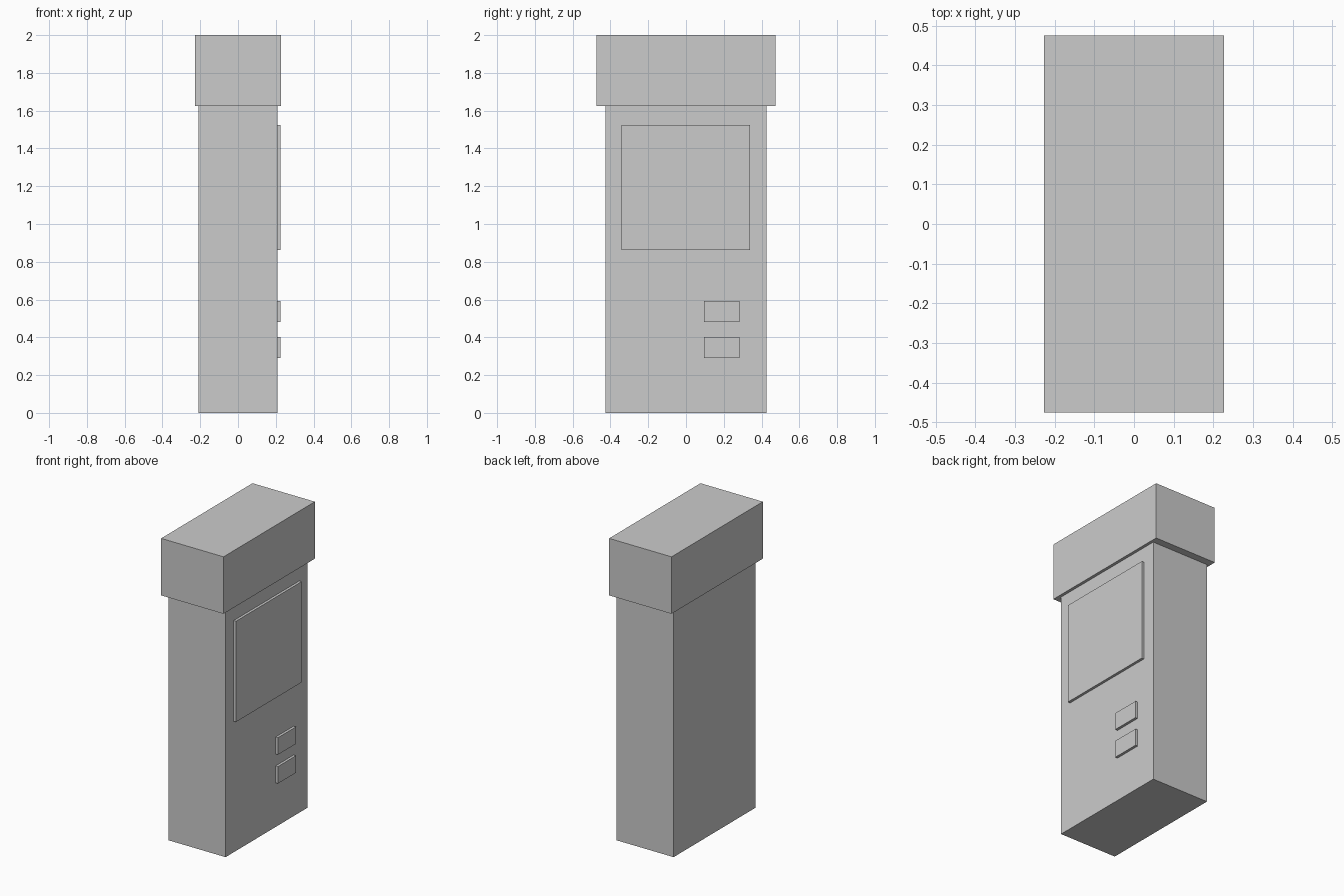
import bpy

# Remove the default cube only
default = bpy.data.objects.get("Cube")
if default:
    bpy.data.objects.remove(default, do_unlink=True)

# Single plain grey for every part
grey = bpy.data.materials.new("light_grey")
grey.use_nodes = True
colour = (0.6, 0.6, 0.6, 1)
grey.diffuse_color = colour
grey.node_tree.nodes["Principled BSDF"].inputs["Base Color"].default_value = colour


def box(name, x, y, z):
    """Add a box spanning the given (min, max) range on each axis."""
    spans = (x, y, z)
    bpy.ops.mesh.primitive_cube_add(size=1, location=[(a + b) / 2 for a, b in spans])
    obj = bpy.context.object
    obj.name = name
    obj.scale = [b - a for a, b in spans]
    bpy.ops.object.transform_apply(location=False, rotation=False, scale=True)
    obj.data.materials.append(grey)
    return obj


SIDE = 0.208           # half thickness of the cabinet
RAISED = (SIDE - 0.01, 0.225)   # raised parts sink slightly into the side

# Cabinet and overhanging cap
box("cabinet", (-SIDE, SIDE), (-0.426, 0.426), (0, 1.625))
box("cap", (-0.227, 0.227), (-0.475, 0.475), (1.625, 2))

# Raised display panel
box("display_panel", RAISED, (-0.342, 0.34), (0.862, 1.525))

# Two stacked buttons
for name, bottom in (("lower_button", 0.29), ("upper_button", 0.48)):
    box(name, RAISED, (0.095, 0.282), (bottom, bottom + 0.112))
